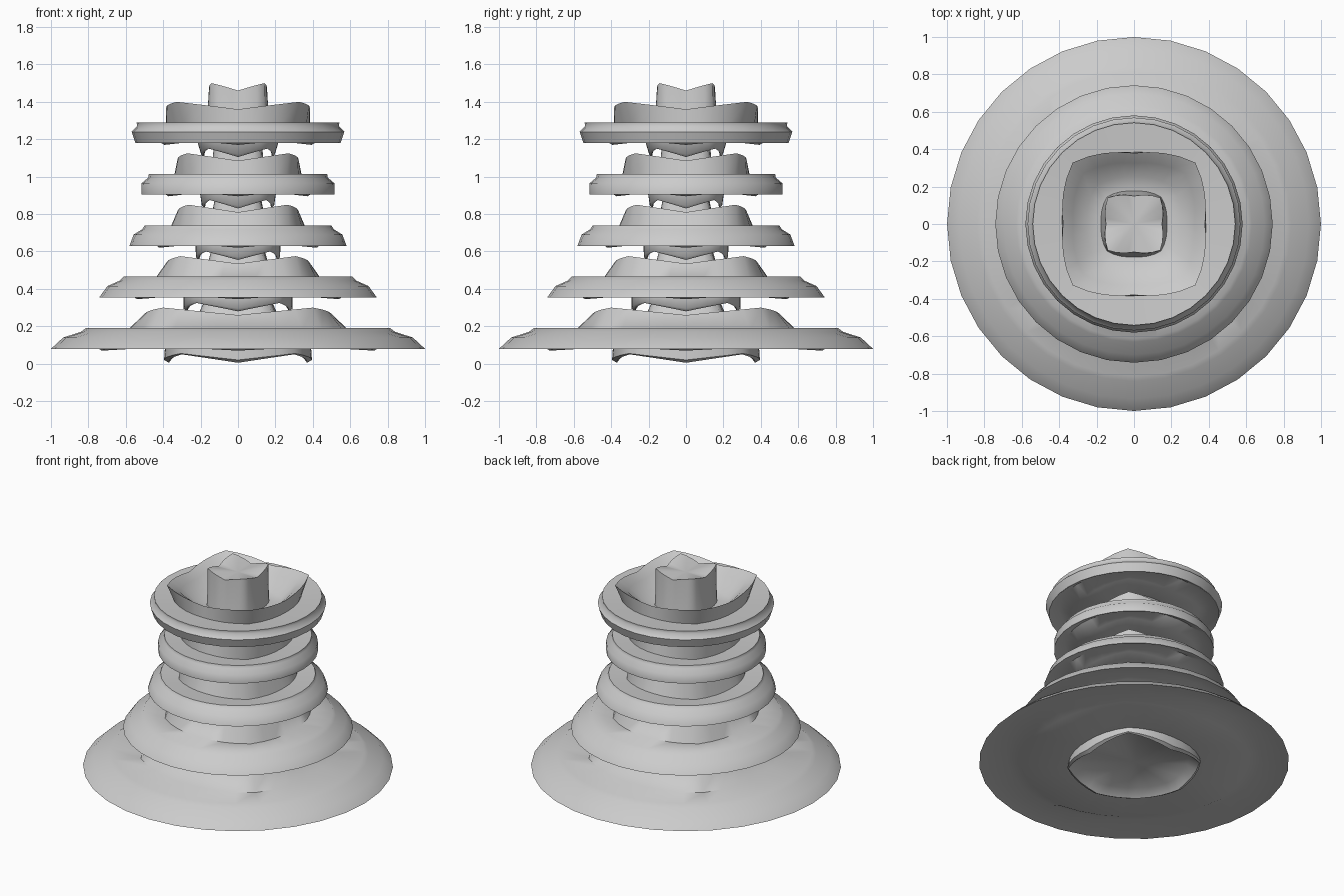
import bpy, bmesh, math

if "Cube" in bpy.data.objects:
    bpy.data.objects.remove(bpy.data.objects["Cube"])

SIDES = 32
TIERS = 5
STEP = 0.275

# One tier as a loop of sections: (side radius, side z, corner radius, corner z)
PROFILE = [
    (0.32, 0.06, 0.36, 0.09),   # underside recess
    (0.34, 0.005, 0.41, 0.05),  # hanging lip, lowest at the four sides
    (0.37, 0.02, 0.42, 0.055),
    (0.395, 0.09, 0.43, 0.09),
    (0.72, 0.07, 0.76, 0.10),   # underside of plate
    (0.86, 0.12, 0.86, 0.12),
    (0.99, 0.08, 0.99, 0.08),   # round outer band
    (1.00, 0.08, 1.00, 0.08),
    (1.00, 0.14, 1.00, 0.14),
    (0.93, 0.17, 0.93, 0.17),   # small step under the top edge
    (0.92, 0.19, 0.92, 0.19),
    (0.66, 0.18, 0.71, 0.18),   # foot of square cup
    (0.61, 0.26, 0.72, 0.30),   # cup rim, corners raised
    (0.54, 0.22, 0.62, 0.25),
    (0.44, 0.15, 0.50, 0.15),   # cup floor
    (0.31, 0.14, 0.36, 0.14),   # central column
    (0.26, 0.25, 0.32, 0.26),
    (0.22, 0.36, 0.28, 0.40),
]


def taper(z):
    """Waisted taper along the height."""
    return 0.515 + 0.64 * (z - 0.95) ** 2


def build_tier(index):
    base = index * STEP
    bm = bmesh.new()
    rings = []
    for side_r, side_z, corner_r, corner_z in PROFILE:
        ring = []
        for i in range(SIDES):
            a = 2 * math.pi * i / SIDES
            k = (i % 8) / 4
            k = k if k <= 1 else 2 - k          # 0 at side middle, 1 at corner
            r = side_r + (corner_r - side_r) * k ** 1.5
            z = base + side_z + (corner_z - side_z) * k
            r *= taper(z)
            ring.append(bm.verts.new((r * math.cos(a), r * math.sin(a), z)))
        rings.append(ring)
    for lower, upper in zip(rings, rings[1:]):
        for i in range(SIDES):
            j = (i + 1) % SIDES
            bm.faces.new((lower[i], lower[j], upper[j], upper[i]))
    # Dished caps at the bottom and on the column
    for ring, z in ((rings[0], 0.08), (rings[-1], 0.36)):
        centre = bm.verts.new((0, 0, base + z))
        for i in range(SIDES):
            bm.faces.new((ring[i], ring[(i + 1) % SIDES], centre))
    bmesh.ops.recalc_face_normals(bm, faces=bm.faces)
    mesh = bpy.data.meshes.new(f"tier_{index + 1}")
    bm.to_mesh(mesh)
    bm.free()
    obj = bpy.data.objects.new(f"tier_{index + 1}", mesh)
    bpy.context.collection.objects.link(obj)
    return obj


# Stack the tiers
tiers = [build_tier(i) for i in range(TIERS)]
for obj in tiers:
    obj.select_set(True)
bpy.context.view_layer.objects.active = tiers[0]
bpy.ops.object.shade_smooth_by_angle(angle=math.radians(60))
